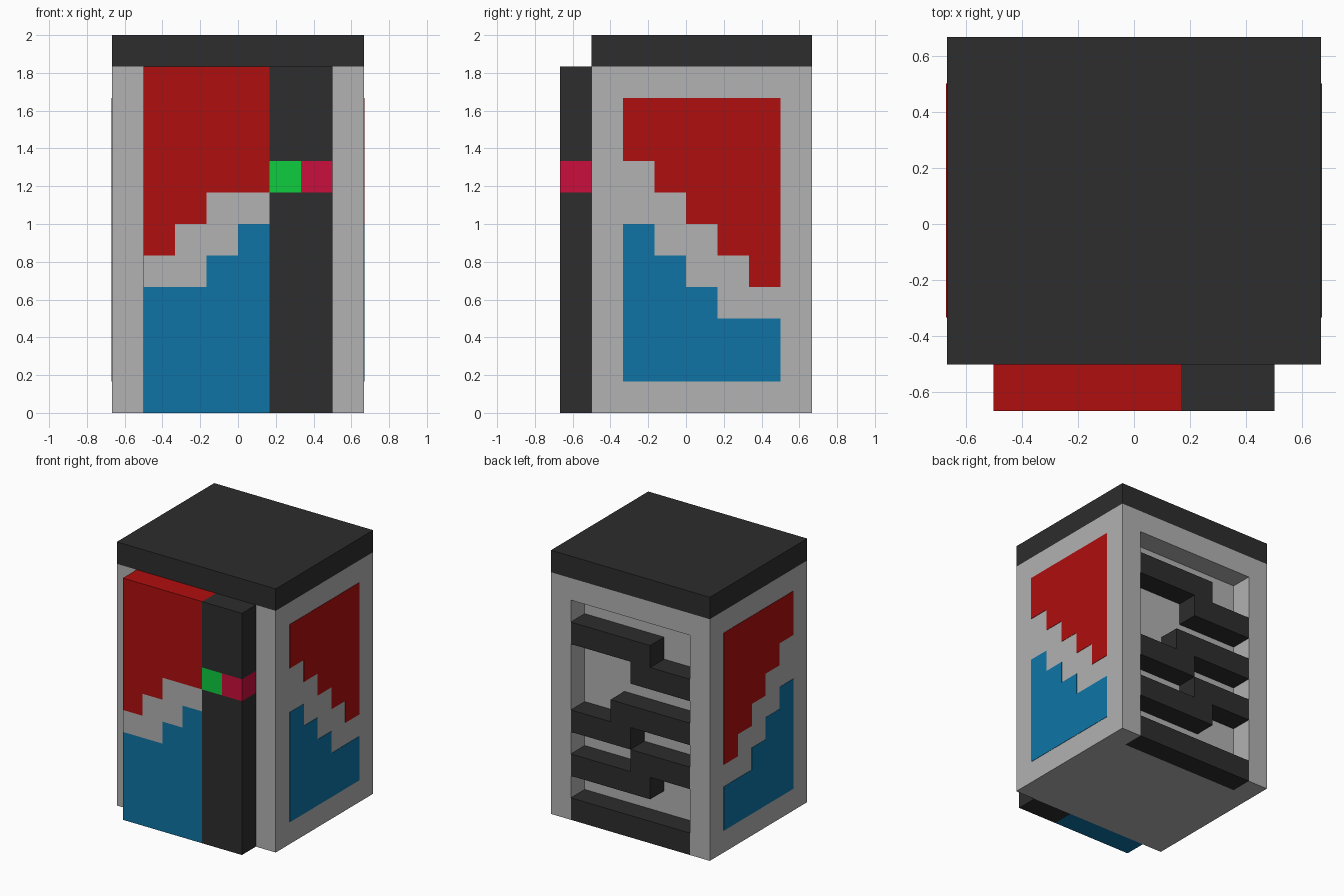
import bpy, bmesh

if "Cube" in bpy.data.objects:
    bpy.data.objects.remove(bpy.data.objects["Cube"])

U = 1 / 6  # the whole model sits on a grid of this step


def material(name, rgb):
    m = bpy.data.materials.new(name)
    lin = [((c / 255 + 0.055) / 1.055) ** 2.4 if c > 10 else c / 255 / 12.92 for c in rgb]
    m.diffuse_color = (*lin, 1)
    m.use_nodes = True
    m.node_tree.nodes["Principled BSDF"].inputs["Base Color"].default_value = m.diffuse_color
    return m


GREY = material("light grey", (178, 178, 178))
DARK = material("charcoal", (45, 45, 45))
RED = material("red", (176, 14, 14))
BLUE = material("blue", (14, 116, 166))
GREEN = material("green", (14, 204, 62))
PINK = material("crimson", (202, 14, 60))


def prism(name, pts, axis, lo, hi, mat):
    """Extrude a grid profile along x (points are y, z) or y (points are x, z)."""
    bm = bmesh.new()
    place = (lambda p, d: (d, p[0], p[1])) if axis == "x" else (lambda p, d: (p[0], d, p[1]))
    a = [bm.verts.new([c * U for c in place(p, lo)]) for p in pts]
    b = [bm.verts.new([c * U for c in place(p, hi)]) for p in pts]
    bm.faces.new(a)
    bm.faces.new(b)
    n = len(pts)
    for i in range(n):
        j = (i + 1) % n
        bm.faces.new((a[i], a[j], b[j], b[i]))
    bmesh.ops.recalc_face_normals(bm, faces=bm.faces)
    me = bpy.data.meshes.new(name)
    bm.to_mesh(me)
    bm.free()
    me.materials.append(mat)
    ob = bpy.data.objects.new(name, me)
    bpy.context.collection.objects.link(ob)
    return ob


def rect(x0, x1, z0, z1):
    return [(x0, z0), (x1, z0), (x1, z1), (x0, z1)]


def steps(cols):
    """Stair outline from (start, end, height) columns."""
    return [p for s, e, h in cols for p in ((s, h), (e, h))]


def stair(cols, base):
    return [(cols[0][0], base)] + steps(cols) + [(cols[-1][1], base)]


# cabinet with a recess one step deep in its back
body = prism("cabinet", rect(-4, 4, 0, 11), "y", -3, 4, GREY)
cutter = prism("recess_cutter", rect(-3, 3, -1, 10), "y", 3, 5, GREY)
cutter.hide_render = True
cutter.hide_viewport = True
cut = body.modifiers.new("recess", "BOOLEAN")
cut.operation = "DIFFERENCE"
cut.solver = "EXACT"
cut.object = cutter

# roof
prism("roof", rect(-4, 4, 11, 12), "y", -3, 4, DARK)

# front door: red over grey over blue, stepping up to the right
red_low = [(-3, -2, 5), (-2, -1, 6), (-1, 1, 7)]
blue_top = [(-3, -1, 4), (-1, 0, 5), (0, 1, 6)]
prism("door_red", stair(red_low, 11), "y", -4, -3, RED)
prism("door_blue", stair(blue_top, 0), "y", -4, -3, BLUE)
prism("door_grey_band", steps(blue_top) + steps(red_low)[::-1], "y", -4, -3, GREY)

# dark control column with two buttons
prism("control_column_lower", rect(1, 3, 0, 7), "y", -4, -3, DARK)
prism("control_column_upper", rect(1, 3, 8, 11), "y", -4, -3, DARK)
prism("green_button", rect(1, 2, 7, 8), "y", -4, -3, GREEN)
prism("crimson_button", rect(2, 3, 7, 8), "y", -4, -3, PINK)

# painted side panels, same on both sides
side_red = [(-2 + i, -1 + i, 8 - i) for i in range(5)]
side_blue = [(-2, -1, 6), (-1, 0, 5), (0, 1, 4), (1, 3, 3)]
for side, s in (("right", 1), ("left", -1)):
    prism(f"{side}_red_panel", stair(side_red, 10), "x", s * 3.99, s * 4.015, RED)
    prism(f"{side}_blue_panel", stair(side_blue, 1), "x", s * 3.99, s * 4.015, BLUE)

# cooling pipes in the back recess: (z left, z right, left run start, right run end)
for i, (zl, zr, a, b) in enumerate([(7, 8, -1, 0), (5, 4, 0, 1), (3, 2, -1, 0)]):
    # run at -x spans -3..b at height zl, run at +x spans a..3 at height zr
    lo = [(-3, zl), (a, zl), (a, zr), (3, zr)] if zr < zl else [(-3, zl), (b, zl), (b, zr), (3, zr)]
    hi = [(3, zr + 1), (b, zr + 1), (b, zl + 1), (-3, zl + 1)] if zr < zl else \
         [(3, zr + 1), (a, zr + 1), (a, zl + 1), (-3, zl + 1)]
    prism(f"cooling_pipe_{i + 1}", lo + hi, "y", 3, 4, DARK)
prism("cooling_pipe_bottom", rect(-3, 3, 0, 1), "y", 3, 4, DARK)
